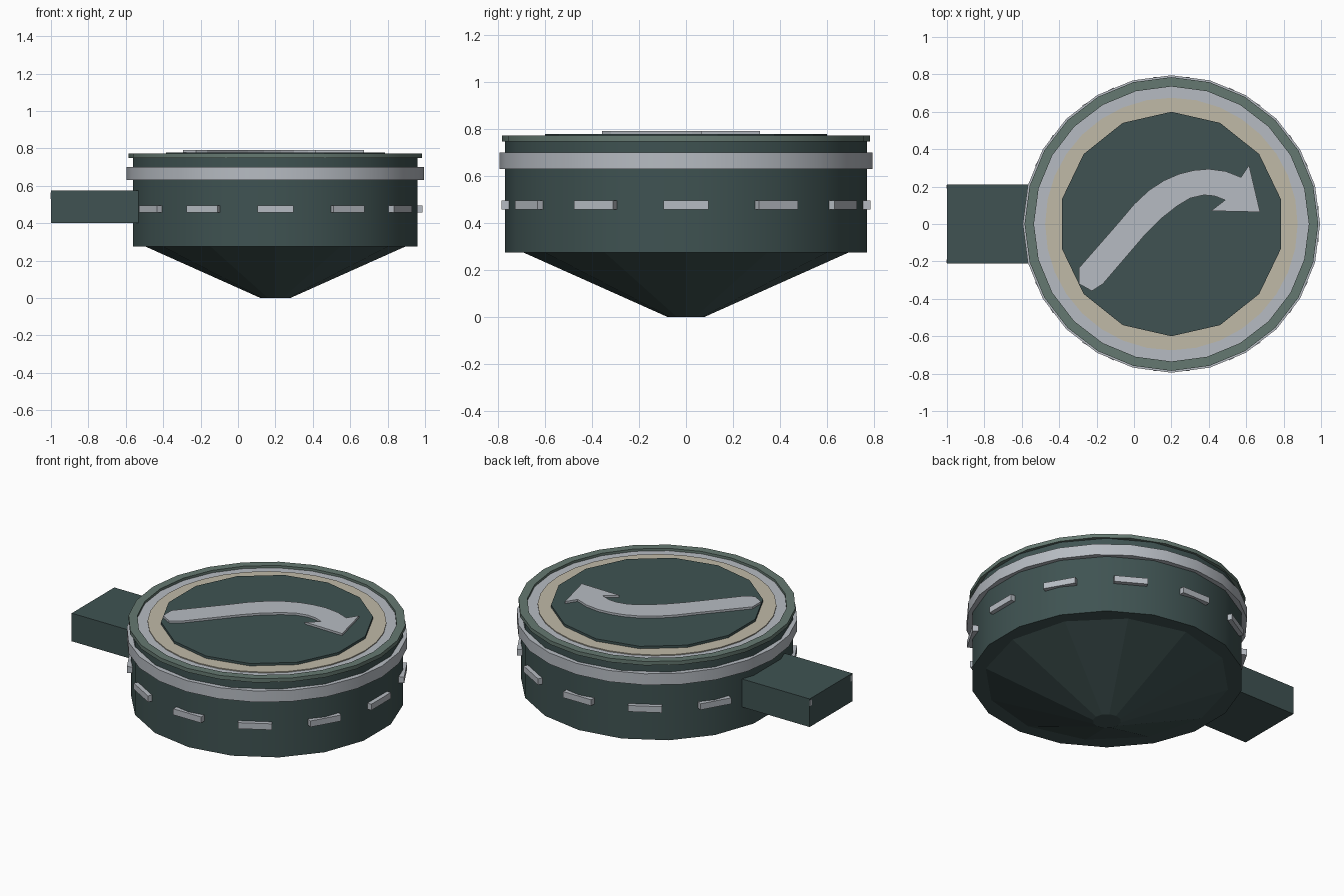
import bpy, bmesh, math

if "Cube" in bpy.data.objects:
    bpy.data.objects.remove(bpy.data.objects["Cube"])

CX = 0.2  # drum axis

def mat(name, rgb):
    m = bpy.data.materials.new(name)
    m.diffuse_color = (*rgb, 1)
    m.use_nodes = True
    m.node_tree.nodes["Principled BSDF"].inputs["Base Color"].default_value = m.diffuse_color
    return m

DARK = mat("dark_green", (0.050, 0.086, 0.084))
GREY = mat("light_grey", (0.47, 0.50, 0.54))
BEIGE = mat("beige", (0.53, 0.49, 0.39))
RIM = mat("grey_green", (0.130, 0.191, 0.165))

def finish(bm, name, material, smooth=False):
    bmesh.ops.recalc_face_normals(bm, faces=bm.faces)
    me = bpy.data.meshes.new(name)
    bm.to_mesh(me)
    bm.free()
    me.materials.append(material)
    ob = bpy.data.objects.new(name, me)
    bpy.context.collection.objects.link(ob)
    if smooth:
        bpy.ops.object.select_all(action='DESELECT')
        ob.select_set(True)
        bpy.context.view_layer.objects.active = ob
        bpy.ops.object.shade_smooth_by_angle(angle=math.radians(31))
    return ob

def lathe(name, profile, sides, material, phase=0.0, ring=False, smooth=False):
    """Spin (radius, z) points round the drum axis; capped, or closed as a ring."""
    bm = bmesh.new()
    ang = [phase + 2 * math.pi * i / sides for i in range(sides)]
    rows = [[bm.verts.new((CX + r * math.cos(a), r * math.sin(a), z)) for a in ang]
            for r, z in profile]
    pairs = list(zip(rows, rows[1:]))
    if ring:
        pairs.append((rows[-1], rows[0]))
    else:
        bm.faces.new(rows[0][::-1])
        bm.faces.new(rows[-1])
    for a, b in pairs:
        for i in range(sides):
            j = (i + 1) % sides
            bm.faces.new((a[i], a[j], b[j], b[i]))
    return finish(bm, name, material, smooth)

def box(name, lo, hi, material, turn=0.0):
    bm = bmesh.new()
    bmesh.ops.create_cube(bm, size=1)
    for v in bm.verts:
        v.co = [lo[k] + (v.co[k] + 0.5) * (hi[k] - lo[k]) for k in range(3)]
    ob = finish(bm, name, material)
    ob.location.x = CX
    ob.rotation_euler.z = turn
    return ob

# Main body
Q = math.pi / 2
lathe("bottom_cone", [(0.08, 0), (0.697, 0.276)], 12, DARK)
lathe("drum", [(0.772, 0.275), (0.772, 0.752)], 18, DARK, Q, smooth=True)
box("side_block", (-1.2, -0.21, 0.40), (-0.65, 0.21, 0.575), DARK)

# Bands and top rings
lathe("side_band", [(0.74, 0.63), (0.795, 0.63), (0.795, 0.70), (0.74, 0.70)],
      24, GREY, ring=True, smooth=True)
lathe("top_rim", [(0.735, 0.748), (0.785, 0.748), (0.785, 0.772), (0.735, 0.772)],
      24, RIM, ring=True, smooth=True)
lathe("outer_dial", [(0.737, 0.745), (0.737, 0.757)], 24, GREY)
lathe("inner_dial", [(0.675, 0.75), (0.675, 0.763)], 32, BEIGE)
lathe("centre_plate", [(0.60, 0.75), (0.60, 0.778)], 14, DARK, Q)

# Vents round the drum
for k in range(12):
    box(f"vent_{k}", (0.745, -0.096, 0.457), (0.787, 0.096, 0.495), GREY, k * math.pi / 6)

# Small end tabs on the block
for s in (-1, 1):
    box("block_tab", (-1.202, s * 0.2 - 0.009, 0.53), (-1.19, s * 0.2 + 0.009, 0.565), GREY)

# Curved arrow on the plate
outline = [(-.294, -.235), (-.08, .01), (.0, .105), (.08, .18), (.16, .232), (.24, .267),
           (.32, .287), (.40, .294), (.49, .282), (.572, .25), (.615, .315), (.674, .064),
           (.412, .07), (.487, .128), (.43, .150), (.374, .155), (.30, .138), (.23, .096),
           (.14, .025), (.053, -.064), (-.166, -.32), (-.225, -.358), (-.294, -.32)]
bm = bmesh.new()
face = bm.faces.new([bm.verts.new((x, y, 0.775)) for x, y in outline])
top = bmesh.ops.extrude_face_region(bm, geom=[face])
for v in top["geom"]:
    if isinstance(v, bmesh.types.BMVert):
        v.co.z = 0.791
finish(bm, "curved_arrow", GREY)
